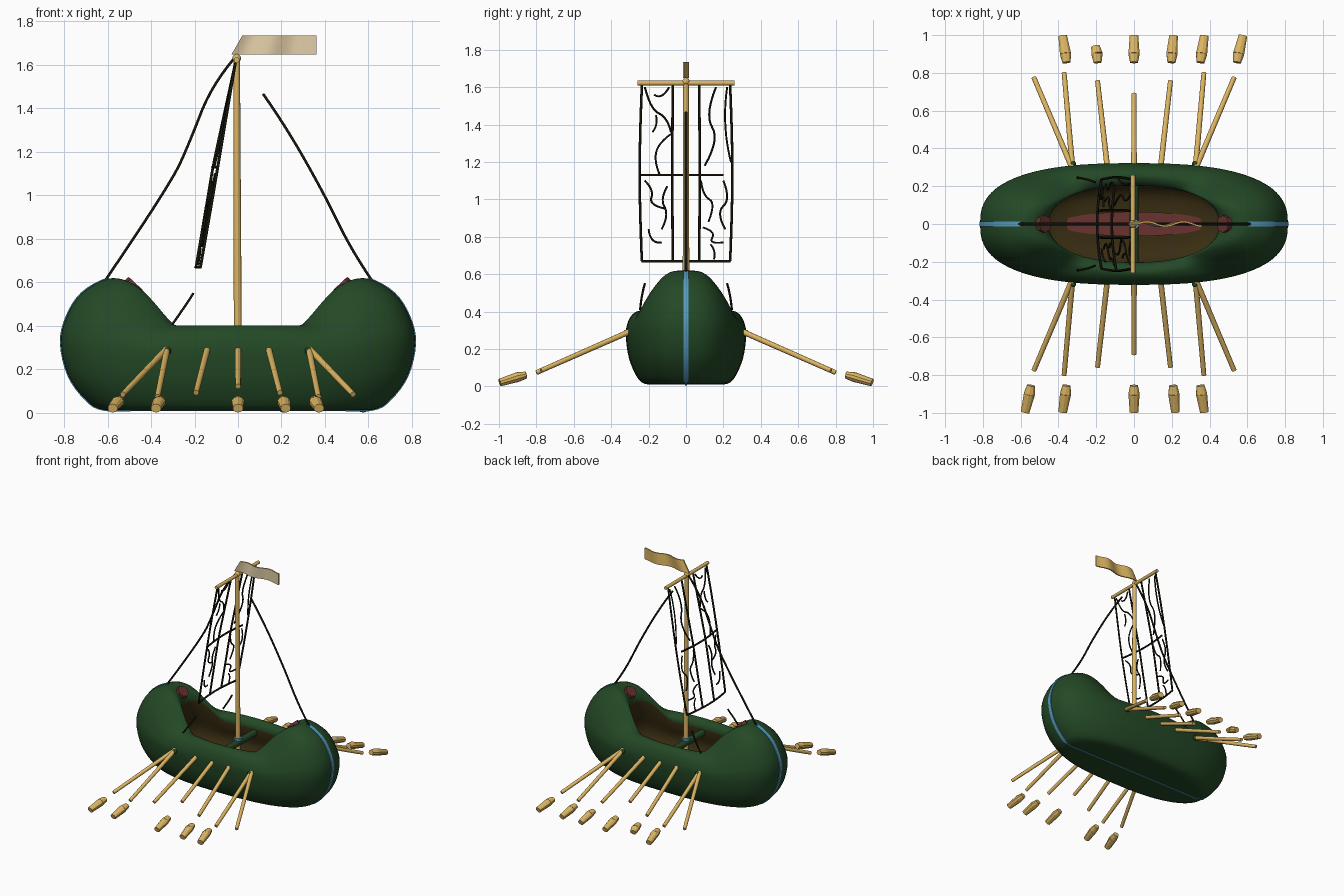
import bpy, bmesh, math
from mathutils import Vector, Matrix

if "Cube" in bpy.data.objects:
    bpy.data.objects.remove(bpy.data.objects["Cube"])


def mat(name, r, g, b):
    m = bpy.data.materials.new(name)
    m.diffuse_color = (r, g, b, 1)
    m.use_nodes = True
    m.node_tree.nodes["Principled BSDF"].inputs["Base Color"].default_value = m.diffuse_color
    return m


GREEN = mat("dark green", 0.017, 0.065, 0.019)
BROWN = mat("dark brown", 0.04, 0.026, 0.006)
BLUE = mat("blue", 0.09, 0.32, 0.52)
GOLD = mat("golden wood", 0.72, 0.46, 0.12)
PALE = mat("pale cloth", 0.74, 0.6, 0.38)
BLACK = mat("rope black", 0.009, 0.008, 0.003)
RED = mat("dull red", 0.14, 0.032, 0.028)


def finish(name, bm, *mats, angle=40):
    bmesh.ops.recalc_face_normals(bm, faces=bm.faces)
    me = bpy.data.meshes.new(name)
    bm.to_mesh(me)
    bm.free()
    for m in mats:
        me.materials.append(m)
    ob = bpy.data.objects.new(name, me)
    bpy.context.collection.objects.link(ob)
    bpy.context.view_layer.objects.active = ob
    ob.select_set(True)
    bpy.ops.object.shade_smooth_by_angle(angle=math.radians(angle))
    ob.select_set(False)
    return ob


def rod(bm, p, q, r1, r2, segs=12, flat=1.0):
    """Tapered rod from p to q, optionally flattened across its local y."""
    p, q = Vector(p), Vector(q)
    d = q - p
    side = d.cross(Vector((0, 0, 1))).normalized()
    up = side.cross(d).normalized()
    rot = Matrix((side, up, d.normalized())).transposed().to_4x4()
    bmesh.ops.create_cone(bm, cap_ends=True, segments=segs, radius1=r1, radius2=r2, depth=d.length,
                          matrix=Matrix.Translation((p + q) / 2) @ rot @ Matrix.Diagonal((1, flat, 1, 1)))


def ropes(name, lines, radius):
    cu = bpy.data.curves.new(name, 'CURVE')
    cu.dimensions = '3D'
    cu.bevel_depth = radius
    cu.bevel_resolution = 1
    cu.use_fill_caps = True
    for pts in lines:
        s = cu.splines.new('NURBS')
        s.points.add(len(pts) - 1)
        for c, p in zip(s.points, pts):
            c.co = (*p, 1)
        s.order_u = 3
        s.use_endpoint_u = True
        s.resolution_u = 5
    cu.materials.append(BLACK)
    ob = bpy.data.objects.new(name, cu)
    bpy.context.collection.objects.link(ob)
    bpy.context.view_layer.objects.active = ob
    ob.select_set(True)
    bpy.ops.object.convert(target='MESH')
    bpy.ops.object.shade_smooth()
    bpy.context.object.select_set(False)


# Hull rings: half length, half width, side height, end height, squareness
RINGS = [(.01, .005, .012, .012, 2), (.45, .15, .012, .012, 2.3), (.62, .22, .014, .014, 2.5),
         (.70, .262, .05, .06, 2.6), (.78, .305, .15, .17, 2.6), (.815, .322, .27, .32, 2.6),
         (.79, .315, .33, .44, 2.5), (.72, .295, .375, .55, 2.3), (.60, .26, .402, .617, 2),
         (.51, .225, .39, .60, 2), (.455, .205, .36, .53, 2.2), (.46, .205, .30, .42, 2.4),
         (.52, .22, .2, .25, 2.5), (.42, .15, .11, .12, 2.5), (.01, .005, .1, .1, 2)]
STEP = 4


def ring_at(i, t):
    n = len(RINGS) - 1
    a, b, c, d = (RINGS[min(max(k, 0), n)] for k in (i - 1, i, i + 1, i + 2))
    return [0.5 * (2 * q + (r - p) * t + (2 * p - 5 * q + 4 * r - s) * t * t + (3 * q - p - 3 * r + s) * t ** 3)
            for p, q, r, s in zip(a, b, c, d)]


rings = [ring_at(i, k / STEP) for i in range(len(RINGS) - 1) for k in range(STEP)] + [RINGS[-1]]
bm = bmesh.new()
N = 72
loops = []
for a, b, zs, ze, p in rings:
    loop = []
    for k in range(N):
        c, s = math.cos(math.tau * k / N), math.sin(math.tau * k / N)
        u = abs(c) ** (2 / p)
        t = min(max((u - .5) / .5, 0), 1)
        f = t * t * (3 - 2 * t)
        loop.append(bm.verts.new((math.copysign(a * u, c), math.copysign(b * abs(s) ** (2 / p), s),
                                  zs + (ze - zs) * f)))
    loops.append(loop)
for i in range(len(loops) - 1):
    for k in range(N):
        f = bm.faces.new((loops[i][k], loops[i][(k + 1) % N], loops[i + 1][(k + 1) % N], loops[i + 1][k]))
        f.material_index = 1 if i >= 10 * STEP + 1 else 0
bm.faces.new(loops[0])
bm.faces.new(loops[-1]).material_index = 1
finish("hull", bm, GREEN, BROWN, angle=80)

# Blue centre stripe over both ends and thin along the keel
bm = bmesh.new()
prof = [Vector((r[0], 0, r[3])) for r in rings[STEP:8 * STEP + 1]]
path = [Vector((-v.x, 0, v.z)) for v in reversed(prof)] + prof
rows = []
for i, v in enumerate(path):
    d = path[min(i + 1, len(path) - 1)] - path[max(i - 1, 0)]
    n = Vector((d.z, 0, -d.x)).normalized()
    w = .014 if v.z > .03 else .005
    rows.append([bm.verts.new(v + n * o + Vector((0, y, 0))) for o, y in
                 ((-.004, -w), (.004, -w), (.004, w), (-.004, w))])
for r, q in zip(rows, rows[1:]):
    for k in range(4):
        bm.faces.new((r[k], r[(k + 1) % 4], q[(k + 1) % 4], q[k]))
bm.faces.new(rows[0])
bm.faces.new(rows[-1])
finish("keel_stripe", bm, BLUE)

# Red floor panel and red end blocks
bm = bmesh.new()
bmesh.ops.create_cone(bm, cap_ends=True, segments=32, radius1=1, radius2=1, depth=1,
                      matrix=Matrix.Translation((0, 0, .106)) @ Matrix.Diagonal((.4, .065, .009, 1)))
finish("floor_panel", bm, RED)
bm = bmesh.new()
for s in (-1, 1):
    bmesh.ops.create_cone(bm, cap_ends=True, segments=8, radius1=.05, radius2=.045, depth=.04,
                          matrix=Matrix.Translation((s * .483, 0, .58)) @ Matrix.Rotation(-s * .75, 4, 'Y'))
finish("end_blocks", bm, RED, angle=30)

# Cross beam, mast with cap, and yard
bm = bmesh.new()
rod(bm, (0, -.24, .32), (0, .24, .32), .025, .025)
finish("cross_beam", bm, GREEN)
bm = bmesh.new()
bmesh.ops.create_cone(bm, cap_ends=True, segments=16, radius1=.028, radius2=.028, depth=.02,
                      matrix=Matrix.Translation((0, 0, .35)))
finish("mast_collar", bm, BLUE)
bm = bmesh.new()
rod(bm, (0, .0001, .1), (-.006, 0, 1.63), .019, .015, 16)
bmesh.ops.create_uvsphere(bm, u_segments=12, v_segments=8, radius=.02,
                          matrix=Matrix.Translation((-.006, 0, 1.63)))
finish("mast", bm, GOLD)
bm = bmesh.new()
rod(bm, (-.006, -.26, 1.622), (-.006, .26, 1.622), .013, .013)
finish("yard", bm, GOLD)

# Wavy flag, pale on its front side
bm = bmesh.new()
rows = []
for i in range(19):
    u = i / 18
    y = .012 * math.sin(u * 11)
    x0, x1 = -.03 + .39 * u, .02 + .34 * u
    rows.append([bm.verts.new(c) for c in ((x0, y - .005, 1.648), (x0, y + .005, 1.648),
                                           (x1, y + .005, 1.735), (x1, y - .005, 1.735))])
for r, q in zip(rows, rows[1:]):
    for k in range(4):
        bm.faces.new((r[k], r[(k + 1) % 4], q[(k + 1) % 4], q[k])).material_index = int(k == 3)
bm.faces.new(rows[0])
bm.faces.new(rows[-1])
finish("flag", bm, GOLD, PALE)


# Open rope sail: frame, panel lines and loose strands on a bulging sheet
def sail(y, z):
    s = (1.61 - z) / .94
    return (-.012 - .158 * s - .025 * min(1, s * 2) * (1 - (y / .25) ** 2), y, z)


def down(y):
    return [sail(y * (1 + .05 * math.sin(math.pi * k / 8)), 1.61 - .94 * k / 8) for k in range(9)]


def across(y0, y1, z):
    return [sail(y0 + (y1 - y0) * k / 8, z) for k in range(9)]


ropes("sail_frame", [down(y) for y in (-.236, -.07, .07, .236)] +
      [across(-.238, .238, .67), across(-.24, .2, 1.13)], .007)
STRANDS = [
    [(-.22, 1.6), (-.19, 1.48), (-.1, 1.44), (-.08, 1.36)],
    [(-.09, 1.6), (-.13, 1.53), (-.17, 1.56)],
    [(-.08, 1.35), (-.15, 1.3), (-.17, 1.2), (-.14, 1.13)],
    [(-.22, 1.1), (-.17, 1.05), (-.2, .97), (-.11, .95)],
    [(-.1, 1.07), (-.14, 1.0), (-.09, .92), (-.13, .84)],
    [(-.2, .84), (-.19, .76), (-.13, .77)],
    [(.16, 1.6), (.1, 1.45), (.18, 1.32), (.1, 1.18)],
    [(.22, 1.6), (.19, 1.4), (.24, 1.2)],
    [(.08, 1.1), (.09, 1.02), (.16, .98), (.12, .88)],
    [(.2, 1.1), (.24, 1.0), (.16, .93), (.21, .84)],
    [(.09, .85), (.16, .83), (.12, .76), (.2, .77)],
    [(.13, .76), (.16, .73), (.15, .68)],
    [(-.16, 1.45), (-.15, 1.39), (-.18, 1.36)]]
ropes("sail_strands", [[sail(y, z) for y, z in s] for s in STRANDS], .0055)

# Stays and short sheet ropes
ropes("stays", [
    [(-.012, 0, 1.637), (-.12, 0, 1.51), (-.22, 0, 1.25), (-.31, 0, 1.05), (-.61, 0, .61)],
    [(.115, 0, 1.467), (.216, 0, 1.324), (.4, 0, 1.0), (.52, 0, .75), (.615, 0, .61)]], .007)
ropes("sheet_ropes", [[(-.3, s * .245, .41), (-.25, s * .24, .48), (-.205, s * .22, .55)]
                      for s in (-1, 1)], .006)

# Oar shafts, oarlocks and floating blades on both sides
shafts, blades, locks = bmesh.new(), bmesh.new(), bmesh.new()
SHAFTS = [(.325, .53, .775), (.325, .37, .80), (.14, .193, .757)]
pairs = [(m * a, m * b, y) for a, b, y in SHAFTS for m in (-1, 1)] + [(0, 0, .69)]
BLADES = {1: (-.37, -.2, 0, .205, .365, .565), -1: (-.565, -.37, 0, .215, .365)}
for s in (-1, 1):
    for x0, x1, y in pairs:
        rod(shafts, (x0, s * .29, .298), (x1, s * y, .285 - .44 * (y - .32)), .015, .013)
    for x in (-.325, .325):
        bmesh.ops.create_uvsphere(locks, u_segments=10, v_segments=6, radius=.019,
                                  matrix=Matrix.Translation((x, s * .318, .285)))
    for x in BLADES[s]:
        end = .94 if x == -.2 else .995
        mid = (x * .98, s * .9, .05)
        tip = (x * 1.02, s * end, .021 + .25 * (.995 - end))
        rod(blades, (x * .965, s * .855, .061), mid, .022, .031, 10, .85)
        rod(blades, mid, tip, .031, .024, 10, .85)
finish("oar_shafts", shafts, GOLD)
finish("oar_blades", blades, GOLD, angle=30)
finish("oarlocks", locks, GREEN)
